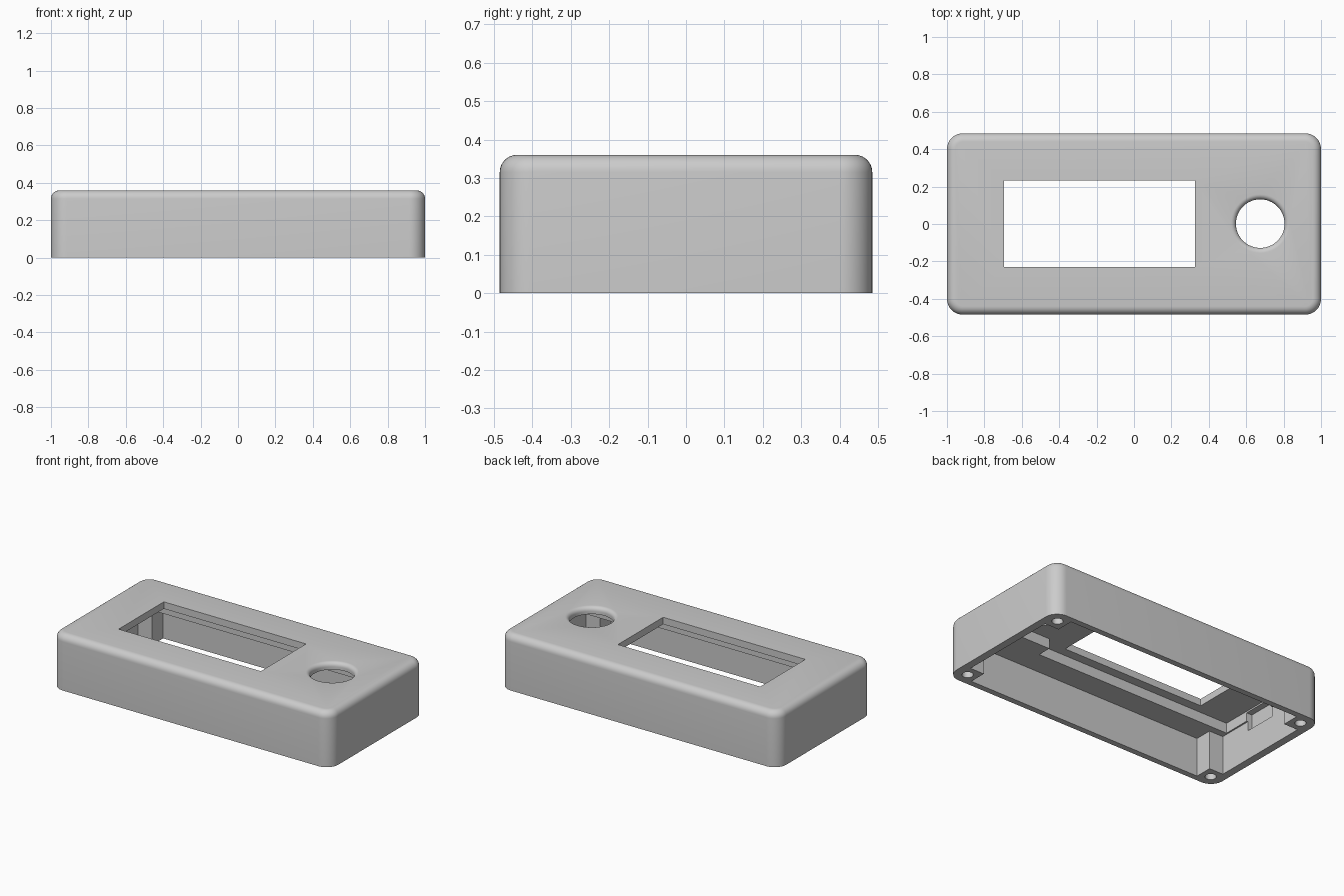
import bpy, bmesh, math
from mathutils import Matrix, Vector

if "Cube" in bpy.data.objects:
    bpy.data.objects.remove(bpy.data.objects["Cube"])

HX, HY, H = 1.0, 0.485, 0.36      # outer half sizes and height

grey = bpy.data.materials.new("plain grey")
grey.diffuse_color = (0.6, 0.6, 0.6, 1)
grey.use_nodes = True
grey.node_tree.nodes["Principled BSDF"].inputs["Base Color"].default_value = grey.diffuse_color


def new_object(name, bm):
    bmesh.ops.recalc_face_normals(bm, faces=bm.faces)
    me = bpy.data.meshes.new(name)
    bm.to_mesh(me)
    bm.free()
    me.materials.append(grey)
    ob = bpy.data.objects.new(name, me)
    bpy.context.collection.objects.link(ob)
    return ob


def prism(name, outline, z0, z1):
    bm = bmesh.new()
    face = bm.faces.new([bm.verts.new((x, y, z0)) for x, y in outline])
    ext = bmesh.ops.extrude_face_region(bm, geom=[face])
    verts = [g for g in ext["geom"] if isinstance(g, bmesh.types.BMVert)]
    bmesh.ops.translate(bm, verts=verts, vec=(0, 0, z1 - z0))
    return new_object(name, bm)


def block(name, x0, x1, y0, y1, z0, z1):
    return prism(name, [(x0, y0), (x1, y0), (x1, y1), (x0, y1)], z0, z1)


def lathe(name, profile, cx, cy, n):
    """Closed solid from (radius, z) points, bottom to top."""
    bm = bmesh.new()
    rings = [[bm.verts.new((cx + r * math.cos(2 * math.pi * i / n),
                            cy + r * math.sin(2 * math.pi * i / n), z))
              for i in range(n)] for r, z in profile]
    for a, b in zip(rings, rings[1:]):
        for i in range(n):
            j = (i + 1) % n
            bm.faces.new((a[i], a[j], b[j], b[i]))
    bm.faces.new(rings[0])
    bm.faces.new(rings[-1])
    return new_object(name, bm)


# Outer shell with rounded corners and a filleted top edge
bm = bmesh.new()
bmesh.ops.create_cube(bm, size=1, matrix=Matrix.Translation((0, 0, H / 2))
                      @ Matrix.Diagonal((2 * HX, 2 * HY, H, 1)))
upright = [e for e in bm.edges if abs(e.verts[0].co.z - e.verts[1].co.z) > 0.1]
bmesh.ops.bevel(bm, geom=upright, offset=0.085, segments=10, profile=0.5,
                affect='EDGES')
rim = [e for e in bm.edges if all(v.co.z > H - 1e-4 for v in e.verts)]
bmesh.ops.bevel(bm, geom=rim, offset=0.045, segments=7, profile=0.5,
                affect='EDGES')
case = new_object("enclosure_shell", bm)

cutters = []

# Main cavity, leaving a square post in every corner
ix, iy, px, py = 0.95, 0.447, 0.85, 0.335
quarter = [(ix, py), (px, py), (px, iy)]
outline = (quarter
           + [(-x, y) for x, y in reversed(quarter)]
           + [(-x, -y) for x, y in quarter]
           + [(x, -y) for x, y in reversed(quarter)])
cutters.append(prism("cavity_cutter", outline, -0.1, 0.25))

# Recesses under the lid for the screen and the knob
cutters.append(block("screen_recess_cutter", -0.94, 0.47, -0.29, 0.29, 0.22, 0.315))
cutters.append(block("knob_recess_cutter", 0.45, 0.90, -0.2, 0.2, 0.21, 0.315))

# Shallow notch inside the end wall
cutters.append(block("wall_notch_cutter", -0.98, -0.92, -0.11, 0.11, 0.19, 0.305))

# Screen window
cutters.append(block("window_cutter", -0.695, 0.325, -0.23, 0.233, 0.2, 0.5))

# Knob hole with a rounded upper lip
R, F = 0.13, 0.027
profile = [(R, 0.15)] + [
    (R + F * (1 - math.cos(t)), H - F + F * math.sin(t))
    for t in [math.pi / 2 * i / 6 for i in range(7)]] + [(R + F, 0.5)]
cutters.append(lathe("knob_hole_cutter", profile, 0.675, 0.002, 48))

# Blind screw holes in the posts
for sx in (-1, 1):
    for sy in (-1, 1):
        cutters.append(lathe("screw_hole_cutter", [(0.033, -0.1), (0.033, 0.2)],
                             sx * 0.915, sy * 0.403, 24))

# Cut everything out of the shell
bpy.context.view_layer.objects.active = case
case.select_set(True)
for c in cutters:
    c.hide_render = True
    mod = case.modifiers.new("cut", 'BOOLEAN')
    mod.operation = 'DIFFERENCE'
    mod.solver = 'EXACT'
    mod.object = c
    bpy.ops.object.modifier_apply(modifier=mod.name)
for c in cutters:
    bpy.data.objects.remove(c, do_unlink=True)

bpy.ops.object.shade_smooth_by_angle(angle=math.radians(30))
